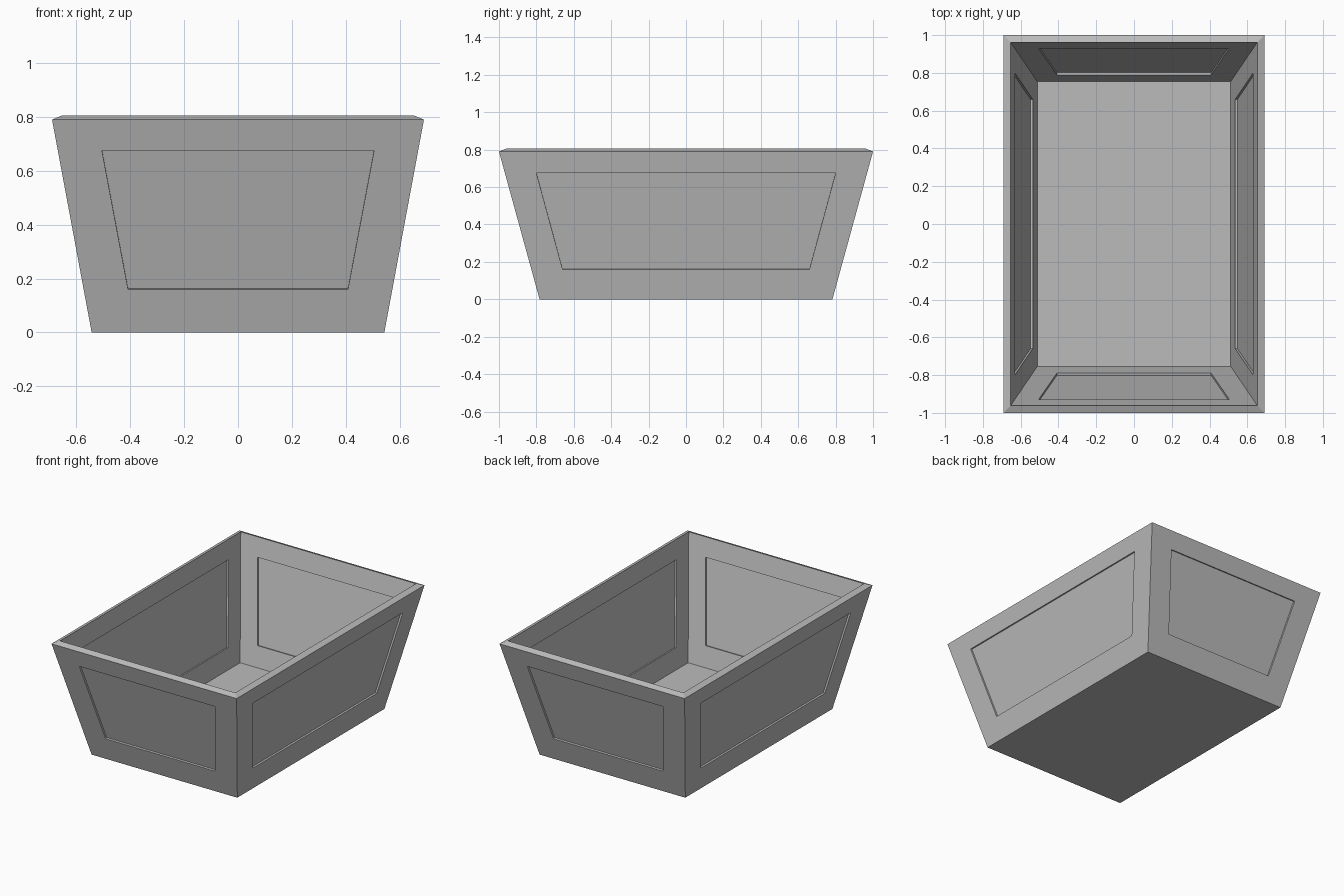
import bpy
import bmesh
from mathutils import Vector

cube = bpy.data.objects.get("Cube")
if cube:
    bpy.data.objects.remove(cube, do_unlink=True)

# Material
grey = bpy.data.materials.new("plain grey")
grey.use_nodes = True
colour = (0.5, 0.5, 0.5, 1)
grey.diffuse_color = colour
grey.node_tree.nodes["Principled BSDF"].inputs["Base Color"].default_value = colour

RECESS = 0.012
PANEL_X = (0.408, 0.505)   # half widths of the end panels, bottom and top
PANEL_Y = (0.66, 0.80)     # half widths of the side panels, bottom and top


def rectangle(x, y, z):
    return [Vector((sx * x, sy * y, z))
            for sx, sy in ((-1, -1), (1, -1), (1, 1), (-1, 1))]


def add_face(bm, points):
    bm.faces.new([bm.verts.new(p) for p in points])


def add_band(bm, first, second):
    """Ring of quads joining two four-cornered loops."""
    for i in range(4):
        j = (i + 1) % 4
        add_face(bm, (first[i], first[j], second[j], second[i]))


def add_wall(bm, bottom, top, i, panel_z, direction):
    """Sloping wall with a panel recessed along its normal."""
    j = (i + 1) % 4
    wall = [bottom[i], bottom[j], top[j], top[i]]
    along = (wall[1] - wall[0]).normalized()
    base_mid = (wall[0] + wall[1]) / 2
    rise = (wall[2] + wall[3]) / 2 - base_mid
    outward = along.cross(rise).normalized()
    halves = PANEL_X if i % 2 == 0 else PANEL_Y
    panel = []
    for z, half, signs in zip(panel_z, halves, ((-1, 1), (1, -1))):
        centre = base_mid + rise * (z - base_mid.z) / rise.z
        panel += [centre + along * half * s for s in signs]
    sunk = [p + outward * RECESS * direction for p in panel]
    add_band(bm, wall, panel)
    add_band(bm, panel, sunk)
    add_face(bm, sunk)


bm = bmesh.new()

# Outer and inner shells
outer = rectangle(0.543, 0.783, 0), rectangle(0.69, 1, 0.79)
inner = rectangle(0.512, 0.754, 0.04), rectangle(0.653, 0.962, 0.805)
for (bottom, top), panel_z, direction in ((outer, (0.16, 0.675), -1),
                                          (inner, (0.17, 0.685), 1)):
    add_face(bm, bottom)
    for i in range(4):
        add_wall(bm, bottom, top, i, panel_z, direction)

# Sloping rim
add_band(bm, outer[1], inner[1])

bmesh.ops.remove_doubles(bm, verts=bm.verts, dist=0.0001)
bmesh.ops.recalc_face_normals(bm, faces=bm.faces)
mesh = bpy.data.meshes.new("tapered_box")
bm.to_mesh(mesh)
bm.free()
mesh.materials.append(grey)
box = bpy.data.objects.new("tapered_box", mesh)
bpy.context.collection.objects.link(box)
